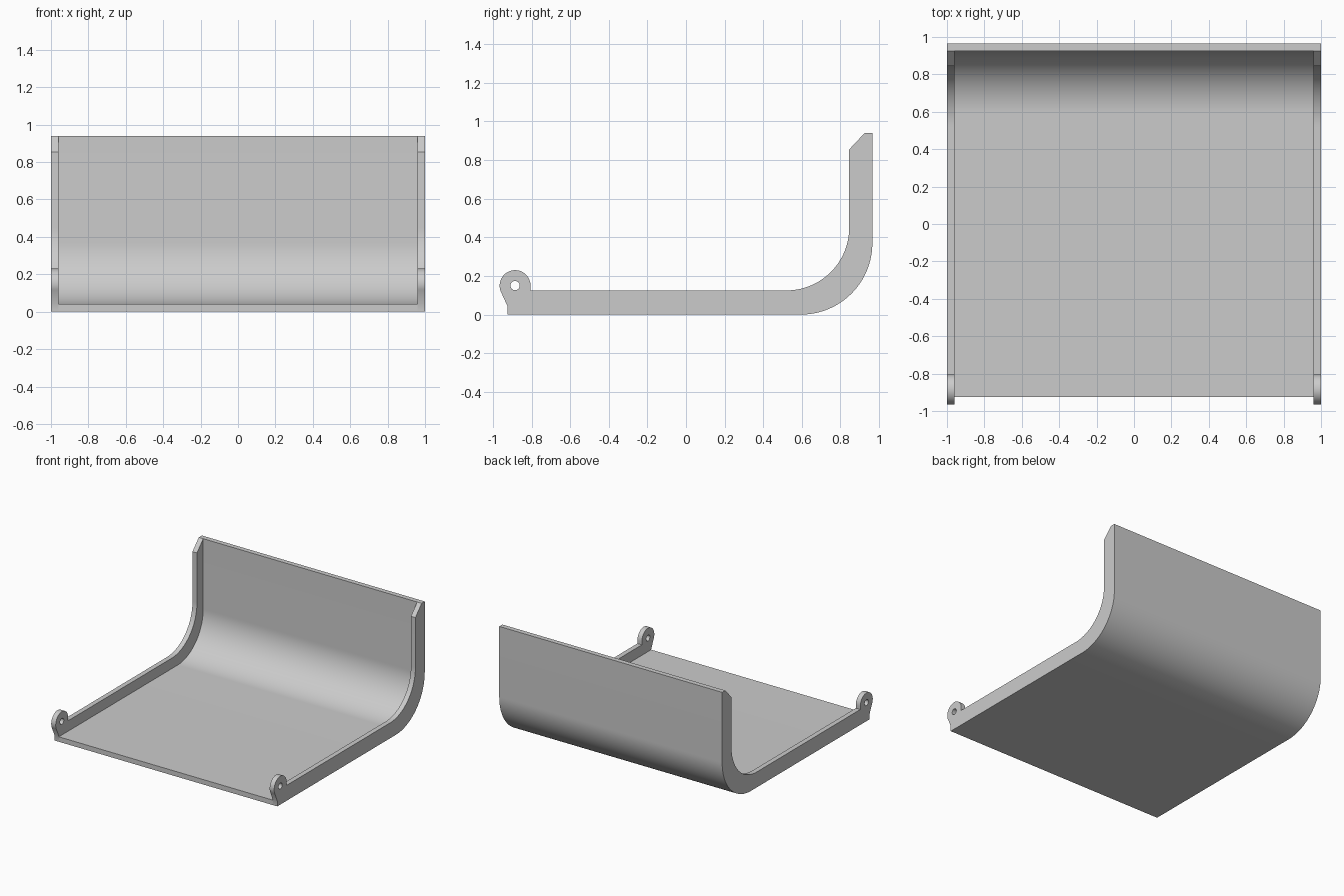
import bpy, bmesh
from math import cos, sin, radians

if "Cube" in bpy.data.objects:
    bpy.data.objects.remove(bpy.data.objects["Cube"])

grey = bpy.data.materials.new("light grey")
grey.use_nodes = True
grey.diffuse_color = (0.6, 0.6, 0.6, 1)
grey.node_tree.nodes["Principled BSDF"].inputs["Base Color"].default_value = (0.6, 0.6, 0.6, 1)


def arc(cy, cz, r, start, end, steps):
    """Points on an arc in the side (y, z) plane, angles in degrees."""
    angles = [radians(start + (end - start) * i / steps) for i in range(steps + 1)]
    return [(cy + r * cos(a), cz + r * sin(a)) for a in angles]


def extrude_profile(name, loops, x0, x1):
    """Fill closed (y, z) loops, later ones being holes, and extrude along x."""
    bm = bmesh.new()
    for loop in loops:
        verts = [bm.verts.new((x0, y, z)) for y, z in loop]
        for a, b in zip(verts, verts[1:] + verts[:1]):
            bm.edges.new((a, b))
    bmesh.ops.triangle_fill(bm, use_beauty=True, edges=bm.edges[:], normal=(1, 0, 0))
    result = bmesh.ops.extrude_face_region(bm, geom=bm.faces[:])
    moved = [g for g in result["geom"] if isinstance(g, bmesh.types.BMVert)]
    bmesh.ops.translate(bm, verts=moved, vec=(x1 - x0, 0, 0))
    bmesh.ops.recalc_face_normals(bm, faces=bm.faces[:])
    mesh = bpy.data.meshes.new(name)
    bm.to_mesh(mesh)
    bm.free()
    mesh.materials.append(grey)
    obj = bpy.data.objects.new(name, mesh)
    bpy.context.collection.objects.link(obj)
    bpy.ops.object.select_all(action="DESELECT")
    obj.select_set(True)
    bpy.context.view_layer.objects.active = obj
    bpy.ops.object.shade_smooth_by_angle(angle=radians(30))
    return obj


front, back, top = -0.925, 0.965, 0.94
wall, skin = 0.96, 0.04
bend_y, bend_z, bend_r = 0.595, 0.37, 0.37

# Curved sheet: floor, bend and upright back
outer = [(front, 0)] + arc(bend_y, bend_z, bend_r, -90, 0, 32) + [(back, top)]
inner = [(back - skin, top)] + arc(bend_y, bend_z, bend_r - skin, 0, -90, 32) + [(front, skin)]
extrude_profile("curved_sheet", [outer + inner], -wall, wall)

# Side walls: raised rim with a chamfered top and a pierced hinge lug
lug_y, lug_z = -0.885, 0.15
rim = [(back - skin, top), (0.845, 0.855)]
rim += arc(0.52, 0.45, 0.325, 0, -90, 32)
rim += [(-0.805, 0.125)]
rim += arc(lug_y, lug_z, 0.08, 0, 205, 36)
rim += [(front, 0.045)]
hole = arc(lug_y, lug_z, 0.024, 0, 345, 23)
for name, side in (("left_side_wall", 1), ("right_side_wall", -1)):
    extrude_profile(name, [outer + rim, hole], side * wall, side)
